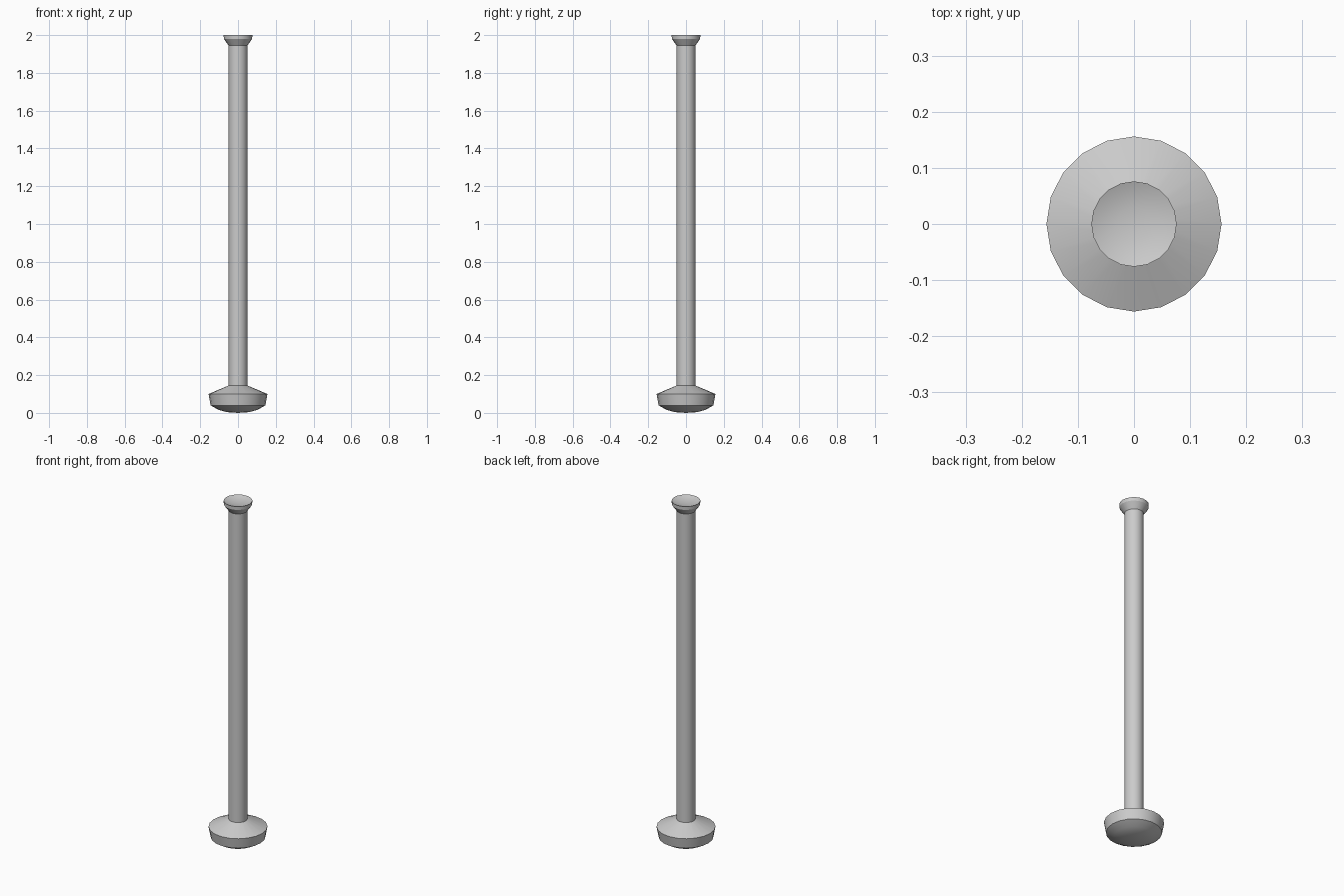
import bpy, bmesh, math

if "Cube" in bpy.data.objects:
    bpy.data.objects.remove(bpy.data.objects["Cube"])

SIDES = 20


def lathe(name, profile, smooth=False):
    """Spin a (radius, height) profile around z into a closed part."""
    bm = bmesh.new()
    verts = [bm.verts.new((r, 0, z)) for r, z in profile]
    edges = [bm.edges.new(pair) for pair in zip(verts, verts[1:])]
    bmesh.ops.spin(bm, geom=verts + edges, cent=(0, 0, 0), axis=(0, 0, 1),
                   angle=math.tau, steps=SIDES, use_duplicate=False)
    bmesh.ops.remove_doubles(bm, verts=bm.verts, dist=0.0001)
    bmesh.ops.recalc_face_normals(bm, faces=bm.faces)
    mesh = bpy.data.meshes.new(name)
    bm.to_mesh(mesh)
    bm.free()
    obj = bpy.data.objects.new(name, mesh)
    bpy.context.collection.objects.link(obj)
    if smooth:
        bpy.ops.object.select_all(action='DESELECT')
        obj.select_set(True)
        bpy.context.view_layer.objects.active = obj
        bpy.ops.object.shade_smooth_by_angle(angle=math.radians(30))
    return obj


# Weighted foot, shaft and flared head share one continuous profile
lathe("post", [
    (0, 0),                          # shallow rounded underside
    (0.06, 0.004), (0.105, 0.017), (0.145, 0.04),
    (0.156, 0.10),                   # foot rim
    (0.05, 0.145),                   # sloped shoulder
    (0.05, 1.945),                   # shaft
    (0.075, 1.98), (0.076, 2.0),     # flared head
    (0.058, 1.993), (0.03, 1.988),   # shallow dish on top
    (0, 1.986),
], smooth=True)
